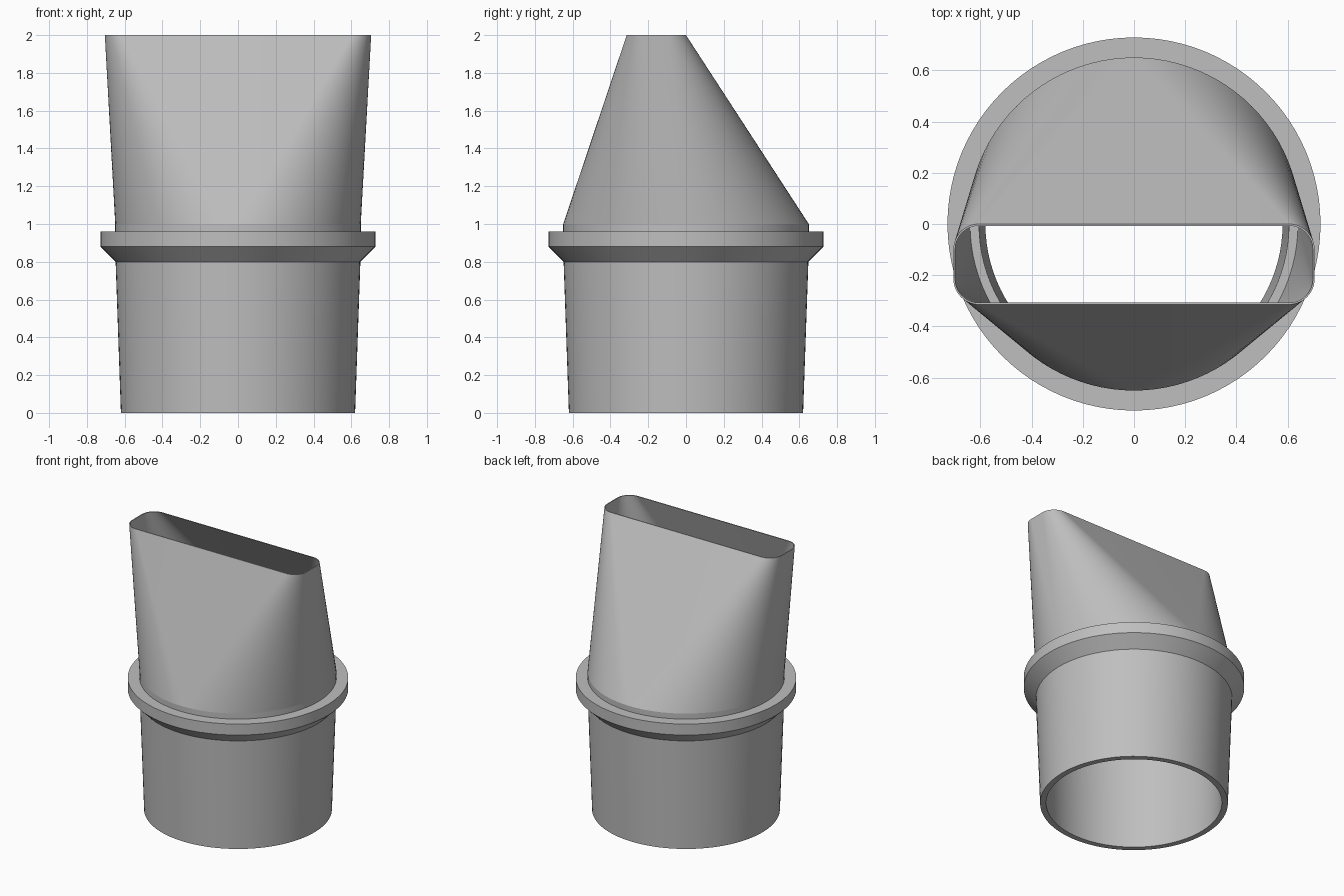
import bpy
import bmesh
from math import sin, cos, pi, radians

if "Cube" in bpy.data.objects:
    bpy.data.objects.remove(bpy.data.objects["Cube"], do_unlink=True)

grey = bpy.data.materials.new("plain grey")
grey.use_nodes = True
grey.diffuse_color = (0.52, 0.52, 0.52, 1)
grey.node_tree.nodes["Principled BSDF"].inputs["Base Color"].default_value = (0.52, 0.52, 0.52, 1)

STEPS = 24            # segments in each quarter turn
SLOT_Y = -0.157       # middle of the slot opening


def outline(z, radius, half_x=0.0, half_y=0.0, y=0.0):
    """Rounded rectangle with corner centres at +-half_x, +-half_y; a circle if both are zero."""
    points = []
    for quarter in range(4):
        sx = 1 if quarter in (0, 3) else -1
        sy = 1 if quarter in (0, 1) else -1
        for i in range(STEPS + 1):
            a = (quarter + i / STEPS) * pi / 2
            points.append((sx * half_x + radius * cos(a), y + sy * half_y + radius * sin(a), z))
    return points


def closed_loft(name, rings):
    """Join the rings in order, and the last back to the first."""
    bm = bmesh.new()
    loops = [[bm.verts.new(p) for p in ring] for ring in rings]
    for a, b in zip(loops, loops[1:] + loops[:1]):
        for i in range(len(a)):
            j = (i + 1) % len(a)
            bm.faces.new((a[i], a[j], b[j], b[i]))
    bmesh.ops.remove_doubles(bm, verts=bm.verts, dist=1e-5)
    bmesh.ops.recalc_face_normals(bm, faces=bm.faces)
    mesh = bpy.data.meshes.new(name)
    bm.to_mesh(mesh)
    bm.free()
    mesh.materials.append(grey)
    obj = bpy.data.objects.new(name, mesh)
    bpy.context.collection.objects.link(obj)
    bpy.ops.object.select_all(action='DESELECT')
    obj.select_set(True)
    bpy.context.view_layer.objects.active = obj
    bpy.ops.object.shade_smooth_by_angle(angle=radians(12))
    return obj


# Tapered round tube with a chamfered collar and an inner ledge
tube_profile = [(0.62, 0), (0.648, 0.8), (0.728, 0.88), (0.728, 0.96),
                (0.65, 0.96), (0.65, 1.0), (0.605, 1.0), (0.58, 0)]
closed_loft("collared_tube", [outline(z, r) for r, z in tube_profile])

# Thin-walled nozzle blending from the round tube to a flat slot
closed_loft("slot_nozzle", [
    outline(1.0, 0.65),
    outline(2.0, 0.1, 0.605, 0.057, SLOT_Y),
    outline(2.0, 0.093, 0.605, 0.057, SLOT_Y),
    outline(1.0, 0.64),
])
